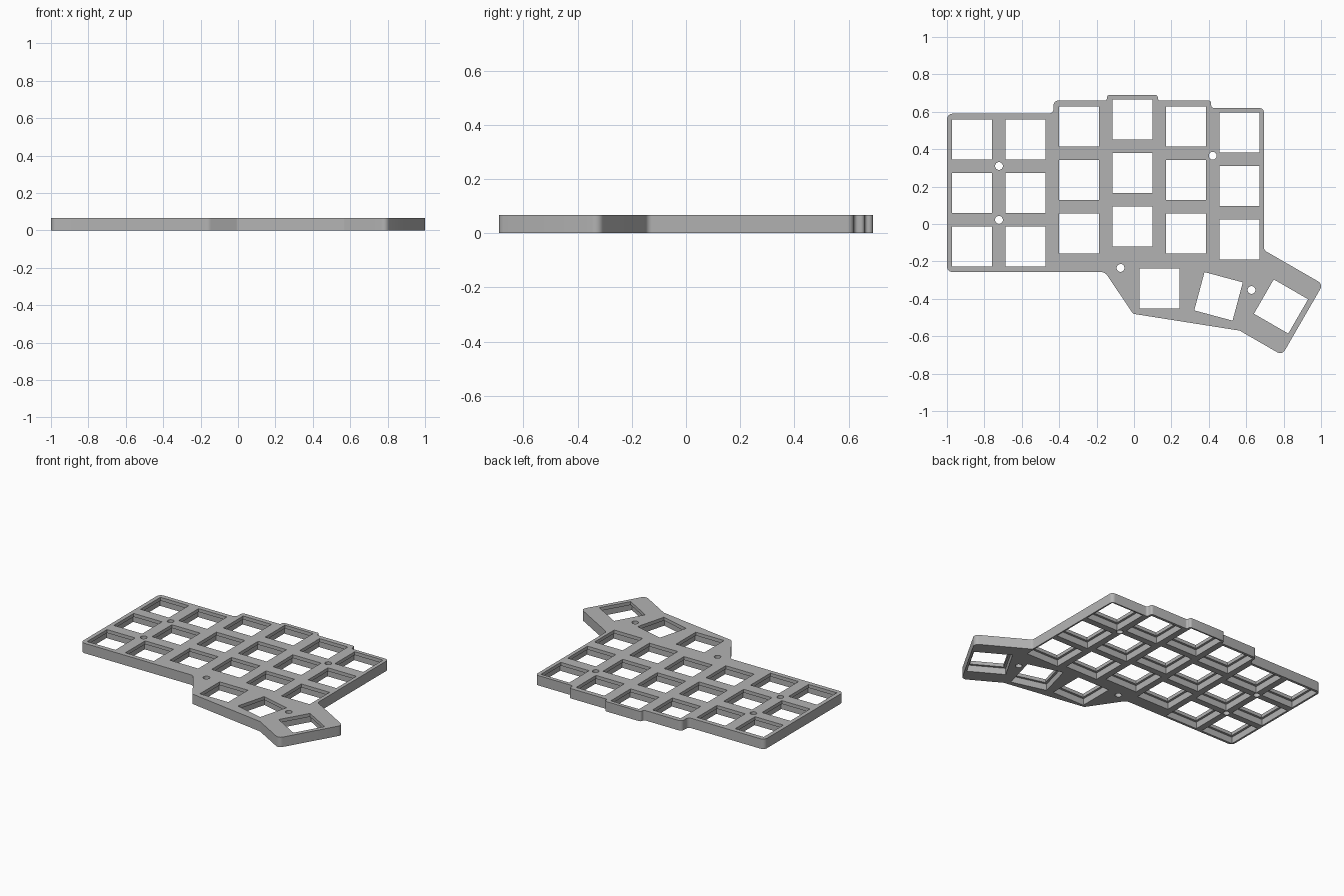
import bpy, bmesh, math
from mathutils import Vector, Matrix

if "Cube" in bpy.data.objects:
    bpy.data.objects.remove(bpy.data.objects["Cube"], do_unlink=True)

THICK = 0.067     # plate thickness
LIP = 0.023       # thin lip left around each switch opening
HOLE = 0.212      # switch opening
RELIEF = 0.242    # wider pocket beneath the lip
PITCH = 0.286     # key spacing
SCREW_R = 0.021

grey = bpy.data.materials.new("plate grey")
grey.use_nodes = True
COLOUR = (0.45, 0.45, 0.45, 1)
grey.diffuse_color = COLOUR
grey.node_tree.nodes["Principled BSDF"].inputs["Base Color"].default_value = COLOUR


def fillet(corners, steps=6):
    """Round every (x, y, radius) corner of a closed outline."""
    pts = []
    for i, (x, y, r) in enumerate(corners):
        p = Vector((x, y))
        a = (Vector(corners[i - 1][:2]) - p).normalized()
        b = (Vector(corners[(i + 1) % len(corners)][:2]) - p).normalized()
        half = a.angle(b) / 2
        centre = p + (a + b).normalized() * (r / math.sin(half))
        start = p + a * (r / math.tan(half)) - centre
        end = p + b * (r / math.tan(half)) - centre
        sweep = start.angle_signed(end)     # clockwise positive
        for k in range(steps + 1):
            pts.append(centre + Matrix.Rotation(-sweep * k / steps, 2) @ start)
    return pts


def add_prism(bm, pts, z0, z1):
    low = [bm.verts.new((p[0], p[1], z0)) for p in pts]
    face = bm.faces.new(low)
    top = bmesh.ops.extrude_face_region(bm, geom=[face])["geom"]
    moved = [v for v in top if isinstance(v, bmesh.types.BMVert)]
    bmesh.ops.translate(bm, verts=moved, vec=(0, 0, z1 - z0))


def square(x, y, angle, size):
    turn = Matrix.Rotation(math.radians(angle), 2)
    h = size / 2
    return [Vector((x, y)) + turn @ Vector(c)
            for c in ((-h, -h), (h, -h), (h, h), (-h, h))]


def circle(x, y, r, sides=24):
    return [(x + r * math.cos(math.tau * k / sides),
             y + r * math.sin(math.tau * k / sides)) for k in range(sides)]


def make_object(name, bm):
    bmesh.ops.recalc_face_normals(bm, faces=bm.faces)
    mesh = bpy.data.meshes.new(name)
    bm.to_mesh(mesh)
    bm.free()
    mesh.materials.append(grey)
    obj = bpy.data.objects.new(name, mesh)
    bpy.context.collection.objects.link(obj)
    return obj


# Plate outline, clockwise from the rear right corner
outline = [
    (-1, 0.59, 0.03), (-0.43, 0.59, 0.025), (-0.43, 0.66, 0.025),
    (-0.145, 0.66, 0.012), (-0.145, 0.69, 0.015),
    (0.128, 0.69, 0.015), (0.128, 0.66, 0.012),
    (0.413, 0.66, 0.015), (0.413, 0.62, 0.015), (0.695, 0.62, 0.025),
    (0.695, -0.14, 0.025), (1.011, -0.322, 0.03), (0.792, -0.701, 0.03),
    (0.565, -0.57, 0.03), (-0.005, -0.48, 0.02), (-0.155, -0.257, 0.04),
    (-1, -0.257, 0.03),
]
bm = bmesh.new()
add_prism(bm, fillet(outline), 0, THICK)
plate = make_object("switch_plate", bm)

# Key positions: six staggered columns of three, plus the thumb fan
column_tops = [0.452, 0.452, 0.521, 0.559, 0.521, 0.489]
keys = [(-0.866 + PITCH * c, top - PITCH * row, 0)
        for c, top in enumerate(column_tops) for row in range(3)]
keys += [(0.136, -0.345, 0), (0.452, -0.387, -15), (0.786, -0.441, -30)]
screws = [(-0.722, 0.31), (-0.722, 0.022), (0.421, 0.365),
          (-0.072, -0.235), (0.628, -0.353)]

# Through openings for switches and screws
bm = bmesh.new()
for key in keys:
    add_prism(bm, square(*key, HOLE), -0.1, THICK + 0.1)
for x, y in screws:
    add_prism(bm, circle(x, y, SCREW_R), -0.1, THICK + 0.1)
hole_cutter = make_object("hole_cutter", bm)

# Wider pockets on the underside
bm = bmesh.new()
for key in keys:
    add_prism(bm, square(*key, RELIEF), -0.1, THICK - LIP)
relief_cutter = make_object("relief_cutter", bm)

# Cut the plate, then drop the cutters
for cutter in (relief_cutter, hole_cutter):
    cutter.hide_render = True
    mod = plate.modifiers.new(cutter.name, "BOOLEAN")
    mod.operation = "DIFFERENCE"
    mod.solver = "EXACT"
    mod.object = cutter
bpy.context.view_layer.update()
evaluated = plate.evaluated_get(bpy.context.evaluated_depsgraph_get())
cut_mesh = bpy.data.meshes.new_from_object(evaluated)
plate.modifiers.clear()
plate.data = cut_mesh
for cutter in (relief_cutter, hole_cutter):
    bpy.data.objects.remove(cutter, do_unlink=True)

# Smooth rounded corners, sharp edges elsewhere
bpy.ops.object.select_all(action="DESELECT")
plate.select_set(True)
bpy.context.view_layer.objects.active = plate
bpy.ops.object.shade_smooth_by_angle(angle=math.radians(30))
